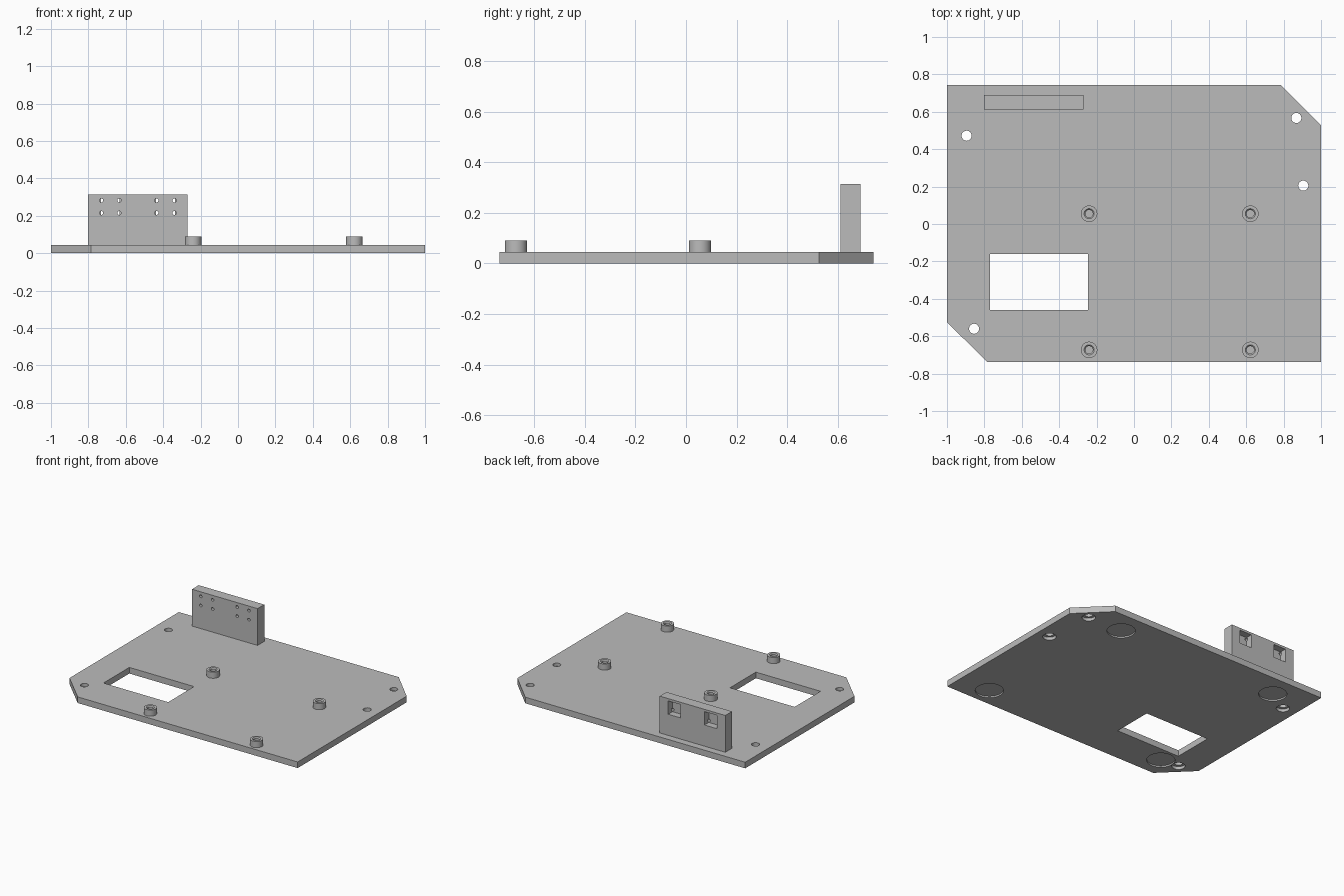
import bpy, bmesh, math

if "Cube" in bpy.data.objects:
    bpy.data.objects.remove(bpy.data.objects["Cube"])

gray = bpy.data.materials.new("plain gray")
gray.diffuse_color = (0.5, 0.5, 0.5, 1)
gray.use_nodes = True
gray.node_tree.nodes["Principled BSDF"].inputs["Base Color"].default_value = gray.diffuse_color

T = 0.045      # plate thickness


def make(name, bm):
    bmesh.ops.recalc_face_normals(bm, faces=bm.faces)
    me = bpy.data.meshes.new(name)
    bm.to_mesh(me)
    bm.free()
    me.materials.append(gray)
    ob = bpy.data.objects.new(name, me)
    bpy.context.collection.objects.link(ob)
    return ob


def prism(name, outline, z0, z1):
    bm = bmesh.new()
    face = bm.faces.new([bm.verts.new((x, y, z0)) for x, y in outline])
    new = bmesh.ops.extrude_face_region(bm, geom=[face])["geom"]
    bmesh.ops.translate(bm, vec=(0, 0, z1 - z0),
                        verts=[v for v in new if isinstance(v, bmesh.types.BMVert)])
    return make(name, bm)


def box(name, x0, x1, y0, y1, z0, z1):
    return prism(name, [(x0, y0), (x1, y0), (x1, y1), (x0, y1)], z0, z1)


def disc(name, x, y, r, z0, z1, n=32):
    ring = [(x + r * math.cos(math.tau * i / n), y + r * math.sin(math.tau * i / n))
            for i in range(n)]
    return prism(name, ring, z0, z1)


def cut(ob, cutters):
    bpy.context.view_layer.objects.active = ob
    for c in cutters:
        c.hide_render = True
        m = ob.modifiers.new("cut", "BOOLEAN")
        m.operation = "DIFFERENCE"
        m.solver = "EXACT"
        m.object = c
        bpy.ops.object.modifier_apply(modifier=m.name)
        bpy.data.objects.remove(c)


def smooth(ob):
    bpy.ops.object.select_all(action="DESELECT")
    ob.select_set(True)
    bpy.context.view_layer.objects.active = ob
    bpy.ops.object.shade_smooth_by_angle(angle=math.radians(30))


# Base plate with two clipped corners
plate = prism("base_plate", [(-0.785, -0.737), (1, -0.737), (1, 0.527), (0.785, 0.742),
                             (-1, 0.742), (-1, -0.525)], 0, T)
cutters = [box("window_cutter", -0.77, -0.245, -0.46, -0.16, -0.1, 0.1)]
# Screw holes, counterbored from below
for x, y in [(-0.895, 0.472), (-0.855, -0.56), (0.868, 0.567), (0.905, 0.205)]:
    cutters.append(disc("counterbore_cutter", x, y, 0.045, -0.1, 0.022))
    cutters.append(disc("screw_hole_cutter", x, y, 0.027, -0.1, 0.1))
# Shallow round recesses underneath for the feet
for x, y in [(0.59, 0.57), (0.75, -0.6), (-0.72, 0.575), (-0.715, -0.575)]:
    cutters.append(disc("foot_recess_cutter", x, y, 0.094, -0.1, 0.011, 48))
cut(plate, cutters)
smooth(plate)

# Upright block: rear pockets, with small wire holes from the front
block = box("upright_block", -0.802, -0.27, 0.612, 0.69, T, 0.315)
cutters = []
for cx in (-0.683, -0.388):
    cutters.append(box("pocket_cutter", cx - 0.05, cx + 0.05, 0.64, 0.8, 0.2, 0.298))
    for dx in (-0.048, 0.048):
        for z in (0.215, 0.282):
            pin = disc("pin_cutter", 0, 0, 0.0105, -0.04, 0.04, 16)
            pin.rotation_euler.x = math.pi / 2
            pin.location = (cx + dx, 0.61, z)
            cutters.append(pin)
bpy.context.view_layer.update()
cut(block, cutters)
smooth(block)

# Standoffs: lathed tubes with a chamfered bore
profile = [(0.044, T), (0.044, 0.09), (0.027, 0.09), (0.02, 0.083), (0.02, T)]
for x in (-0.24, 0.622):
    for y in (-0.673, 0.055):
        bm = bmesh.new()
        vs = [bm.verts.new((r, 0, z)) for r, z in profile]
        es = [bm.edges.new((vs[i], vs[(i + 1) % 5])) for i in range(5)]
        bmesh.ops.spin(bm, geom=vs + es, cent=(0, 0, 0), axis=(0, 0, 1),
                       angle=math.tau, steps=32, use_duplicate=False)
        bmesh.ops.remove_doubles(bm, verts=bm.verts, dist=1e-5)
        post = make("standoff", bm)
        post.location = (x, y, 0)
        smooth(post)
